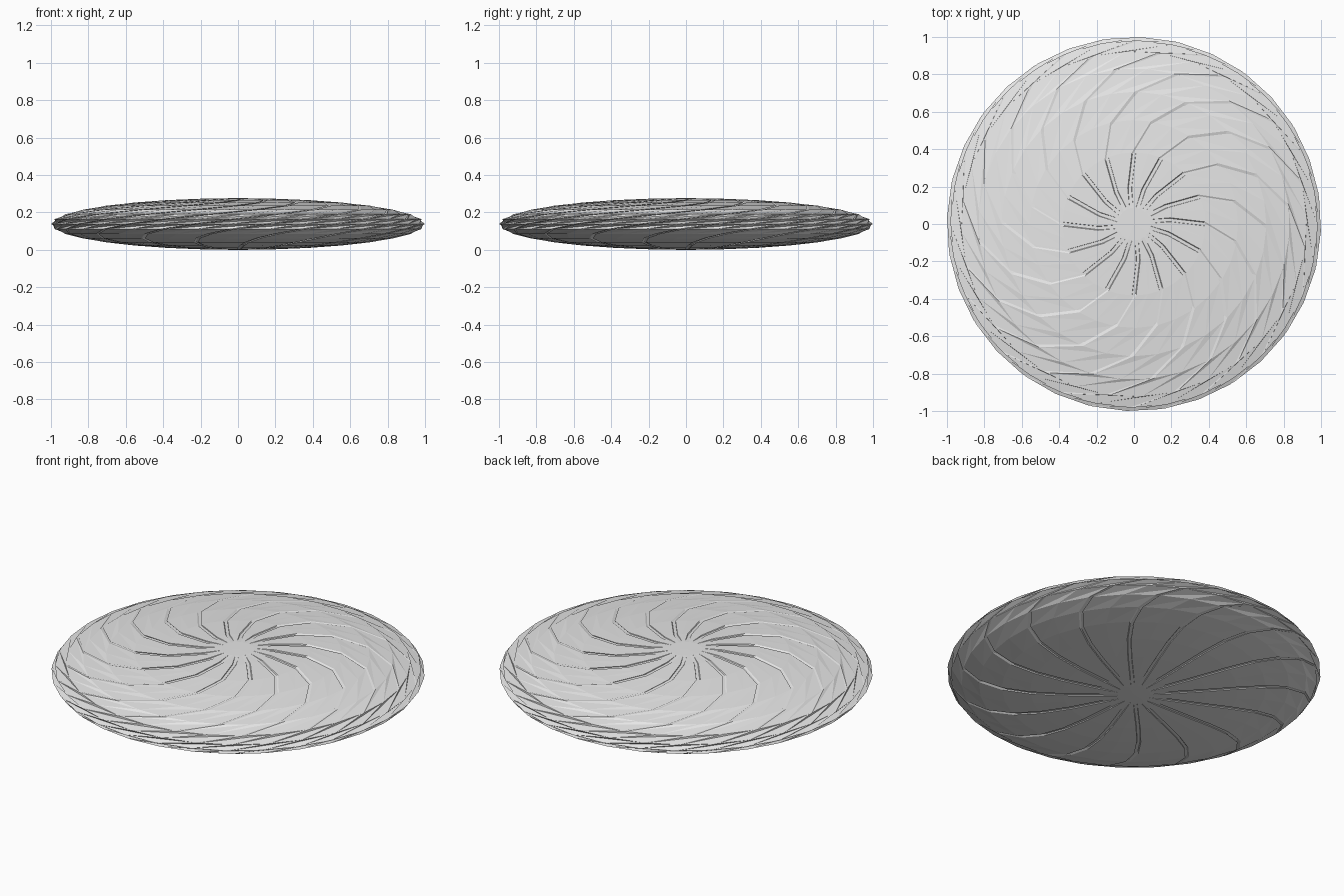
import bpy, bmesh, math

cube = bpy.data.objects.get("Cube")
if cube:
    bpy.data.objects.remove(cube, do_unlink=True)

SECTORS = 16          # panels around the disc
RINGS = 16            # latitude steps from pole to pole
HALF_HEIGHT = 0.138
GROOVE_HALF = 0.011   # half width of each groove
GROOVE_DEPTH = 0.03
TWIST = math.radians(30)


def twist(z):
    """Swirl angle, gentle underneath and strong on top."""
    return TWIST * ((z + 1) ** 2 - 3.7)


def place(bm, theta, phi, depth):
    """Point on the squashed, swirled sphere; theta runs from the bottom pole."""
    z = -math.cos(theta)
    r = math.sin(theta) * (1 - depth)
    a = phi + twist(z)
    height = HALF_HEIGHT * (1 + z * (1 - depth))
    return bm.verts.new((r * math.cos(a), r * math.sin(a), height))


def ring(bm, theta, depth):
    """One ring: each sector has a groove and a panel with a middle edge."""
    step = math.tau / SECTORS
    w = GROOVE_HALF / math.sin(theta)
    columns = [(-w, 0), (-w * 0.8, depth), (w * 0.8, depth), (w, 0), (step / 2, 0)]
    return [place(bm, theta, s * step + a, d)
            for s in range(SECTORS) for a, d in columns]


# Swirled disc with grooves fading out at both poles
bm = bmesh.new()
cap = math.radians(5)
thetas = [cap] + [math.pi * k / RINGS for k in range(1, RINGS)] + [math.pi - cap]
rings = [ring(bm, t, 0 if i in (0, len(thetas) - 1) else GROOVE_DEPTH)
         for i, t in enumerate(thetas)]
count = len(rings[0])
for low, high in zip(rings, rings[1:]):
    for j in range(count):
        k = (j + 1) % count
        bm.faces.new((low[j], low[k], high[k]))
        bm.faces.new((low[j], high[k], high[j]))

# Pole caps
bottom = place(bm, 0, 0, 0)
top = place(bm, math.pi, 0, 0)
for j in range(count):
    k = (j + 1) % count
    bm.faces.new((bottom, rings[0][k], rings[0][j]))
    bm.faces.new((top, rings[-1][j], rings[-1][k]))

mesh = bpy.data.meshes.new("swirled_disc")
bm.to_mesh(mesh)
bm.free()
disc = bpy.data.objects.new("swirled_disc", mesh)
bpy.context.collection.objects.link(disc)

# Plain grey material
grey = bpy.data.materials.new("light_grey")
grey.use_nodes = True
colour = (0.8, 0.8, 0.8, 1)
grey.diffuse_color = colour
for node in grey.node_tree.nodes:
    if node.type == "BSDF_PRINCIPLED":
        node.inputs["Base Color"].default_value = colour
mesh.materials.append(grey)
